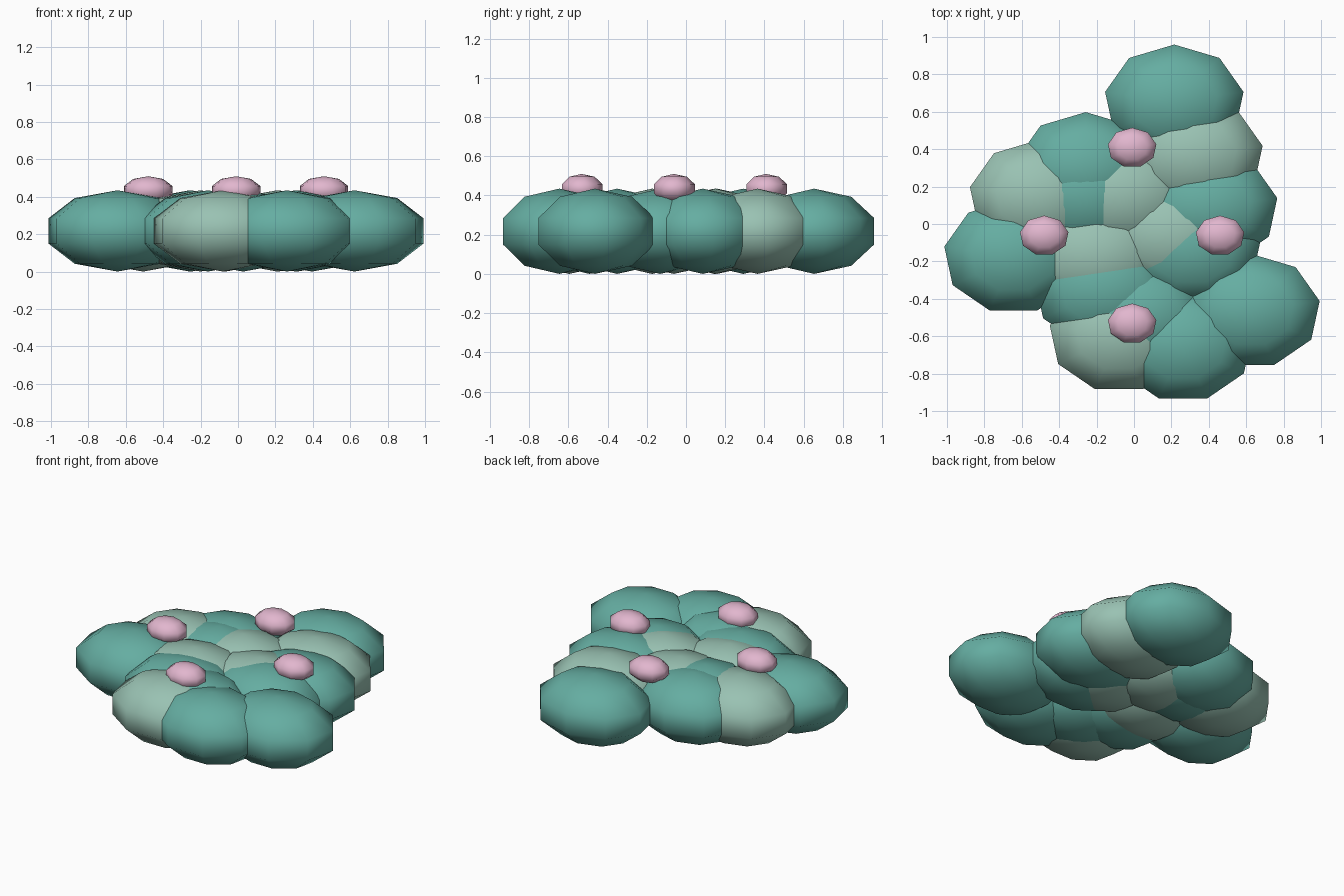
import bpy
from math import cos, sin, radians

if "Cube" in bpy.data.objects:
    bpy.data.objects.remove(bpy.data.objects["Cube"])

CX, CY = -0.01, -0.062  # middle of the spiral


def material(name, color):
    m = bpy.data.materials.new(name)
    m.diffuse_color = (*color, 1)
    m.use_nodes = True
    m.node_tree.nodes["Principled BSDF"].inputs["Base Color"].default_value = m.diffuse_color
    return m


teal = material("teal", (0.13, 0.42, 0.36))
sage = material("sage", (0.32, 0.54, 0.45))
pink = material("pink", (0.76, 0.47, 0.62))


def blob(name, x, y, z, size, mat):
    # low-poly flattened sphere
    bpy.ops.mesh.primitive_uv_sphere_add(segments=9, ring_count=5, radius=1, location=(x, y, z))
    o = bpy.context.object
    o.name = name
    o.scale = (size, size * 0.815, size * 0.55)
    bpy.ops.object.transform_apply(location=False, rotation=False, scale=True)
    bpy.ops.object.shade_smooth()
    o.data.materials.append(mat)


# leaf cushions in a golden-angle spiral, every third one paler
for i in range(16):
    a = radians(137.5 * i)
    r = 0.22 + 0.106 * (i % 6)
    blob(f"leaf_cushion_{i}", CX + r * cos(a), CY + r * sin(a), 0.2175, 0.395,
         teal if i % 3 else sage)

# four blossoms around the middle
for i in range(4):
    a = radians(90 * i)
    blob(f"blossom_{i}", CX + 0.47 * cos(a), CY + 0.47 * sin(a), 0.434, 0.138, pink)
